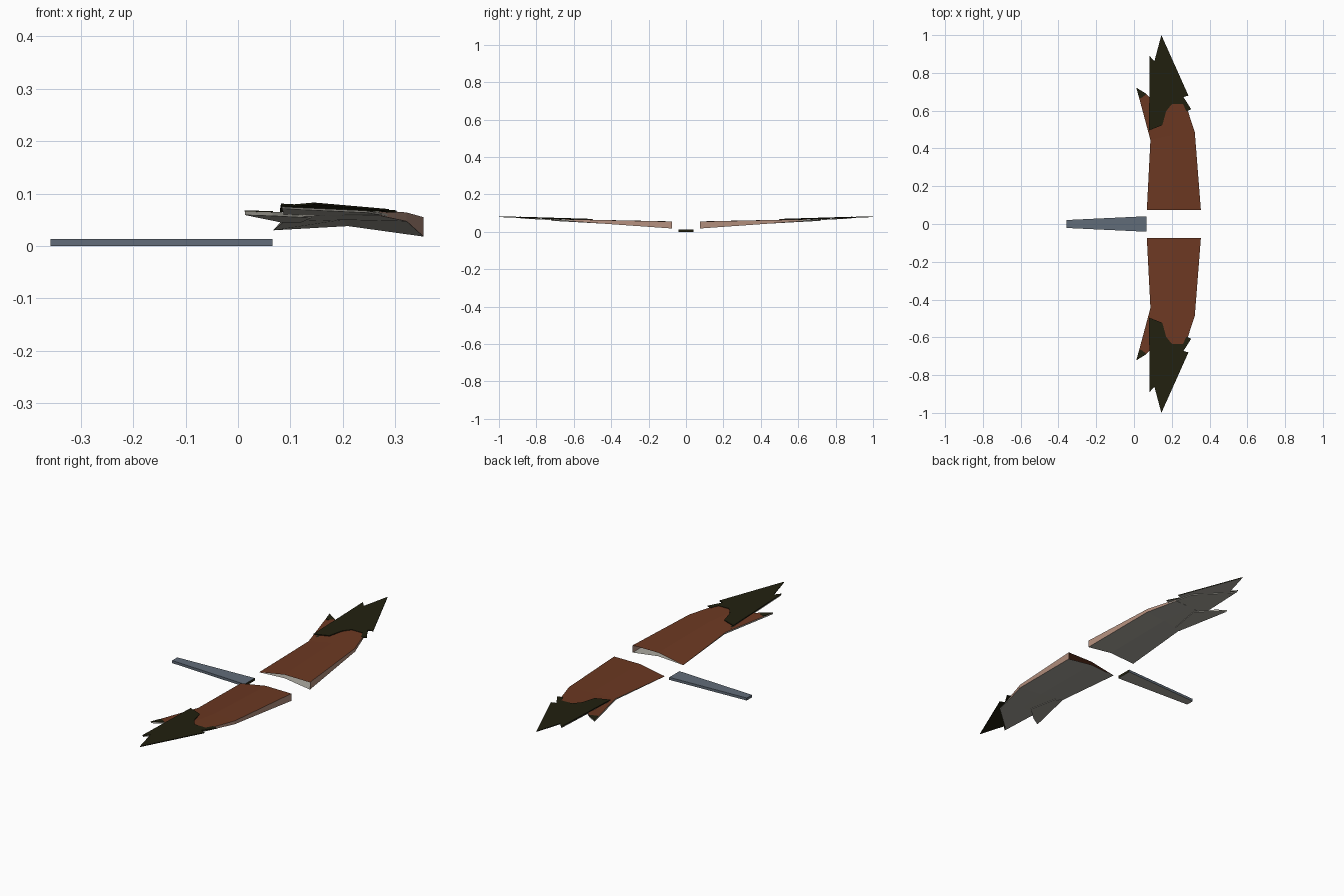
import bpy, bmesh

cube = bpy.data.objects.get("Cube")
if cube:
    bpy.data.objects.remove(cube, do_unlink=True)


def material(name, rgb):
    m = bpy.data.materials.new(name)
    m.use_nodes = True
    m.diffuse_color = (*rgb, 1)
    m.node_tree.nodes["Principled BSDF"].inputs["Base Color"].default_value = (*rgb, 1)
    return m


brown = material("rust_brown", (0.15, 0.04, 0.016))
dark = material("dark_olive", (0.016, 0.015, 0.005))
grey = material("pale_grey", (0.40, 0.385, 0.34))
pink = material("dusty_pink", (0.46, 0.28, 0.21))
steel = material("steel_blue", (0.12, 0.15, 0.19))


def finish(name, bm, mats):
    bmesh.ops.recalc_face_normals(bm, faces=bm.faces)
    me = bpy.data.meshes.new(name)
    bm.to_mesh(me)
    bm.free()
    for m in mats:
        me.materials.append(m)
    ob = bpy.data.objects.new(name, me)
    bpy.context.collection.objects.link(ob)
    return ob


def plate(name, outline, height, thick, mats, side):
    """Flat feather layer: mats are top, bottom and rim."""
    bm = bmesh.new()
    top = [bm.verts.new((x, y * side, height(x, y))) for x, y in outline]
    low = [bm.verts.new((x, y * side, height(x, y) - thick)) for x, y in outline]
    bm.faces.new(top).material_index = 0
    bm.faces.new(low[::-1]).material_index = 1
    for i in range(len(top)):
        j = (i + 1) % len(top)
        bm.faces.new((top[i], low[i], low[j], top[j])).material_index = 2
    return finish(name, bm, mats)


# Wing sections from root to tip: (x, y, top z, bottom z), trailing to leading
SECTIONS = [
    [(0.068, 0.075, 0.031, 0.030), (0.21, 0.075, 0.056, 0.038), (0.354, 0.075, 0.055, 0.018)],
    [(0.087, 0.445, 0.052, 0.046), (0.20, 0.47, 0.064, 0.050), (0.322, 0.485, 0.064, 0.047)],
    [(0.09, 0.63, 0.063, 0.055), (0.17, 0.64, 0.068, 0.059), (0.27, 0.645, 0.068, 0.058)],
]


def wing_shell(name, side):
    bm = bmesh.new()
    top = [[bm.verts.new((x, y * side, t)) for x, y, t, b in row] for row in SECTIONS]
    low = [[bm.verts.new((x, y * side, b)) for x, y, t, b in row] for row in SECTIONS]
    for r in range(2):
        for c in range(2):
            for grid, mi in ((top, 0), (low, 1)):
                f = bm.faces.new((grid[r][c], grid[r][c + 1], grid[r + 1][c + 1], grid[r + 1][c]))
                f.material_index = mi
        # leading and trailing strips
        for c, mi in ((2, 2), (0, 1)):
            f = bm.faces.new((top[r][c], top[r + 1][c], low[r + 1][c], low[r][c]))
            f.material_index = mi
    # closed outer end, open root
    for c in range(2):
        bm.faces.new((top[2][c], top[2][c + 1], low[2][c + 1], low[2][c])).material_index = 1
    return finish(name, bm, [brown, grey, pink])


TIP = [(0.08, 0.496), (0.082, 0.89), (0.108, 0.862), (0.145, 1.0), (0.288, 0.68),
       (0.262, 0.672), (0.303, 0.607), (0.277, 0.597), (0.26, 0.634), (0.2, 0.634),
       (0.17, 0.597), (0.15, 0.523)]
UNDER = [(0.09, 0.50), (0.084, 0.885), (0.108, 0.855), (0.245, 0.73), (0.285, 0.60), (0.2, 0.52)]
REAR = [(0.087, 0.445), (0.013, 0.72), (0.066, 0.687), (0.14, 0.62), (0.12, 0.46)]
REAR_TIP = [(0.012, 0.722), (0.067, 0.688), (0.036, 0.665), (0.025, 0.675)]


def tip_height(x, y):
    return 0.068 + 0.03 * (y - 0.5) - 0.02 * (x - 0.145)


def under_height(x, y):
    return 0.056 + 0.05 * (y - 0.5)


def rear_height(x, y):
    return 0.052 + 0.055 * (y - 0.445)


for label, side in (("left", 1), ("right", -1)):
    wing_shell(f"{label}_wing", side)
    tip_low = grey if side > 0 else dark
    plate(f"{label}_tip_feathers", TIP, tip_height, 0.004, [dark, tip_low, dark], side)
    plate(f"{label}_under_feathers", UNDER, under_height, 0.004, [dark, grey, grey], side)
    plate(f"{label}_rear_feather", REAR, rear_height, 0.008, [brown, grey, grey], side)
    plate(f"{label}_rear_feather_tip", REAR_TIP,
          lambda x, y: rear_height(x, y) + 0.001, 0.002, [dark, dark, dark], side)

# Tapered tail bar with a pale underside and a dark inner end
bar = plate("tail_bar", [(-0.358, -0.021), (0.066, -0.041), (0.066, 0.041), (-0.358, 0.021)],
            lambda x, y: 0.013, 0.013, [steel, grey, steel, dark], 1)
for p in bar.data.polygons:
    if p.normal.x > 0.9:
        p.material_index = 3
